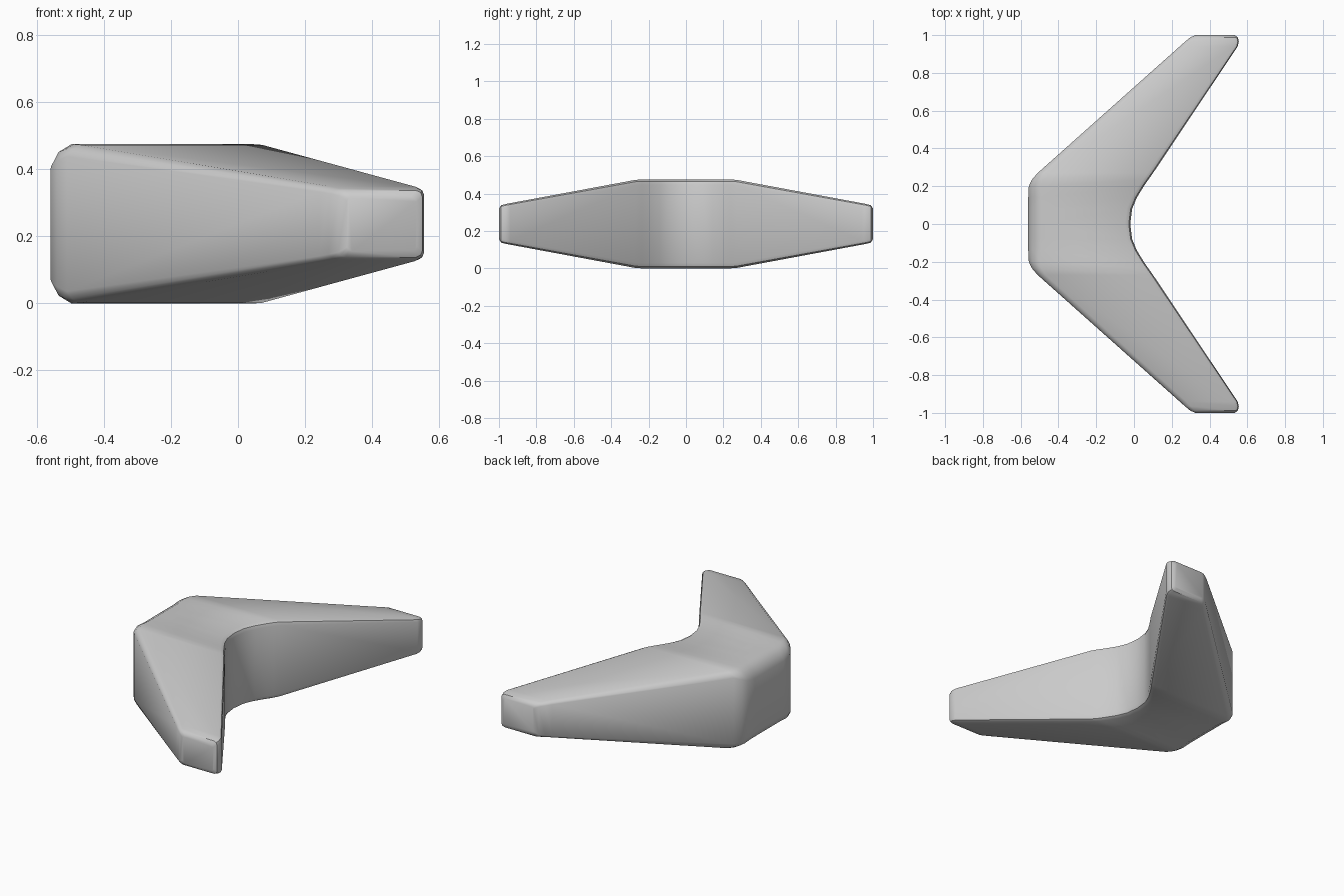
import bpy, bmesh

if "Cube" in bpy.data.objects:
    bpy.data.objects.remove(bpy.data.objects["Cube"])

MID = 0.2375  # height of the horizontal symmetry plane

# Cross-sections along one arm: y, outer x, inner x, half height, chamfer width
# outside, chamfer depth outside, chamfer size inside
stations = [
    (0.00, -0.56, -0.02, 0.2375, 0.07, 0.075, 0.022),
    (0.08, -0.56, -0.01, 0.2375, 0.07, 0.075, 0.022),
    (0.14, -0.56, 0.015, 0.2375, 0.07, 0.075, 0.022),
    (0.20, -0.557, 0.052, 0.2375, 0.06, 0.065, 0.022),
    (0.235, -0.54, 0.076, 0.2375, 0.05, 0.050, 0.022),
    (0.27, -0.51, 0.101, 0.2355, 0.042, 0.034, 0.022),
    (0.94, 0.242, 0.549, 0.111, 0.035, 0.015, 0.016),
    (0.965, 0.27, 0.555, 0.106, 0.03, 0.015, 0.015),
    (0.988, 0.298, 0.550, 0.100, 0.025, 0.015, 0.015),
    (1.00, 0.325, 0.533, 0.082, 0.015, 0.012, 0.012),
]


def section(y, xo, xi, h, w, d, c):
    upper = [(xo, h - d), (xo + w * 0.36, h - d * 0.36), (xo + w, h),
             (xi - c * 1.3, h), (xi - c * 0.35, h - c * 0.45), (xi, h - c * 1.3)]
    pts = upper + [(x, -z) for x, z in reversed(upper)]
    return [(x, y, MID + z) for x, z in pts]


# Loft one arm and close its tip
bm = bmesh.new()
rings = [[bm.verts.new(p) for p in section(*s)] for s in stations]
for a, b in zip(rings, rings[1:]):
    n = len(a)
    for i in range(n):
        j = (i + 1) % n
        bm.faces.new((a[i], a[j], b[j], b[i]))
bm.faces.new(rings[-1])
bmesh.ops.recalc_face_normals(bm, faces=bm.faces)
# An open shell: make sure the tip cap points outwards
bm.faces.ensure_lookup_table()
if bm.faces[-1].normal.y < 0:
    bmesh.ops.reverse_faces(bm, faces=bm.faces)
mesh = bpy.data.meshes.new("curved_wing")
bm.to_mesh(mesh)
bm.free()
wing = bpy.data.objects.new("curved_wing", mesh)
bpy.context.collection.objects.link(wing)

# Mirror into the second arm
mirror = wing.modifiers.new("other_arm", 'MIRROR')
mirror.use_axis = (False, True, False)
mirror.use_clip = True
bpy.context.view_layer.objects.active = wing
wing.select_set(True)
bpy.ops.object.modifier_apply(modifier=mirror.name)
bpy.ops.object.shade_smooth_by_angle(angle=0.6)
